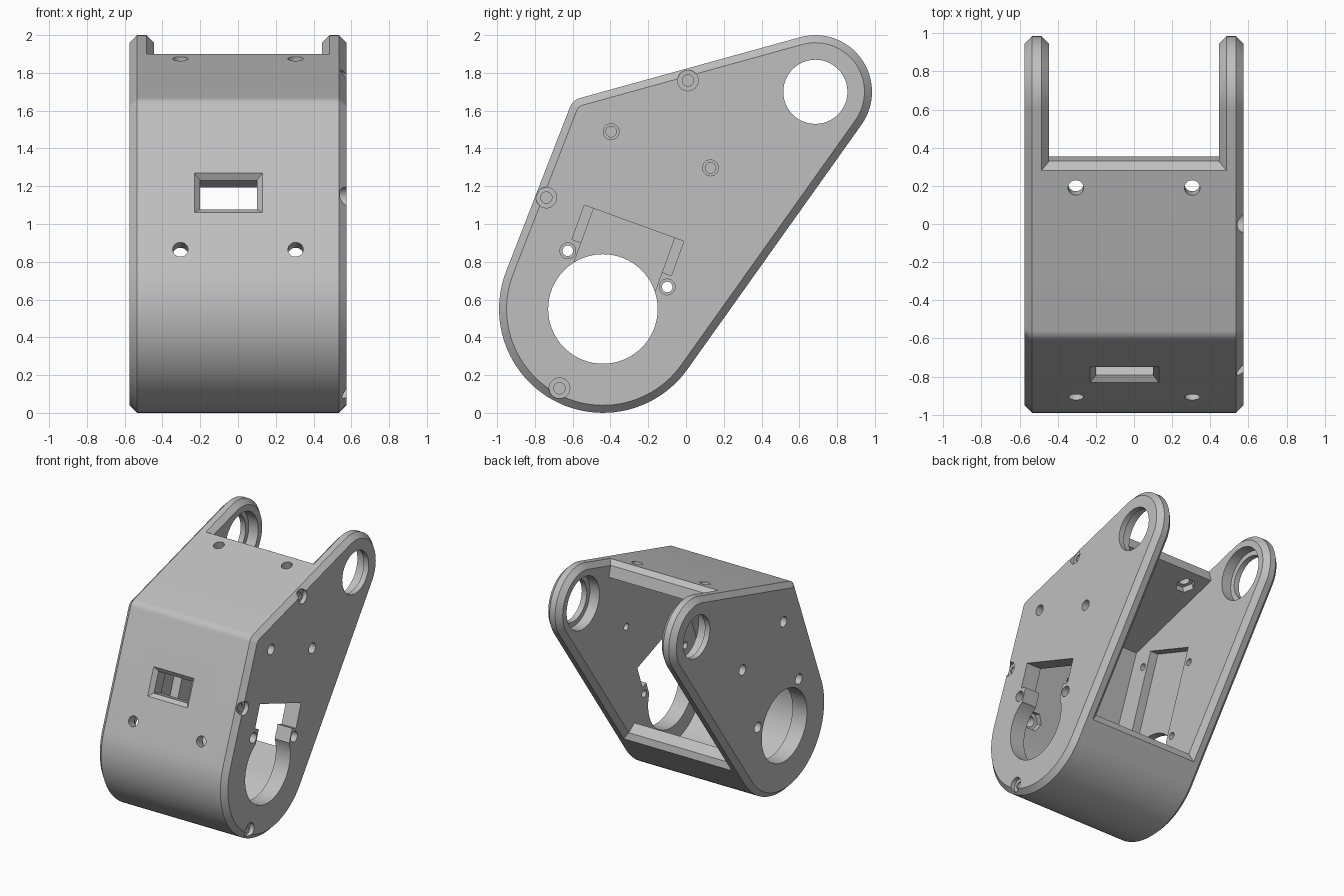
import bpy, bmesh
from math import cos, sin, acos, atan2, pi, radians
from mathutils import Vector

if "Cube" in bpy.data.objects:
    bpy.data.objects.remove(bpy.data.objects["Cube"])

grey = bpy.data.materials.new("plain_grey")
grey.use_nodes = True
grey.diffuse_color = (0.52, 0.52, 0.52, 1)
grey.node_tree.nodes["Principled BSDF"].inputs["Base Color"].default_value = (0.52, 0.52, 0.52, 1)

HALF, THICK, CHAMFER = 0.575, 0.13, 0.04
INNER = HALF - THICK

# Side outline: tangent hull of three circles in the (y, z) plane
LOW, TIP, CORNER = Vector((-0.44, 0.55)), Vector((0.685, 1.70)), Vector((-0.54, 1.59))
LOW_R, TIP_R, CORNER_R = 0.55, 0.30, 0.08


def tangent(c1, r1, c2, r2):
    d = c2 - c1
    return atan2(d.y, d.x) - acos((r1 - r2) / d.length)


def unit(a):
    return Vector((cos(a), sin(a)))


BACK = tangent(LOW, LOW_R, TIP, TIP_R)
TOP = tangent(TIP, TIP_R, CORNER, CORNER_R)
FRONT = tangent(CORNER, CORNER_R, LOW, LOW_R) % (2 * pi)
BACK_UP, TOP = BACK % (2 * pi), TOP % (2 * pi)


def arc(c, r, a, b, n):
    return [c + r * unit(a + (b - a) * i / n) for i in range(n + 1)]


def outline(inset):
    return (arc(LOW, LOW_R - inset, FRONT, BACK_UP, 48)
            + arc(TIP, TIP_R - inset, BACK_UP, TOP + 2 * pi, 40)
            + arc(CORNER, CORNER_R - inset, TOP, FRONT, 10))


def circle(r, n=32, c=(0, 0)):
    return arc(Vector(c), r, 0, 2 * pi * (n - 1) / n, n - 1)


def box(a0, a1, b0, b1):
    return [Vector(p) for p in ((a0, b0), (a1, b0), (a1, b1), (a0, b1))]


def loft(name, frame, rings):
    """Closed solid through rings of (depth, 2D points) in a local frame."""
    o, u, v, w = frame
    bm = bmesh.new()
    loops = [[bm.verts.new(o + u * p[0] + v * p[1] + w * d) for p in pts] for d, pts in rings]
    for lo, hi in zip(loops, loops[1:]):
        for i in range(len(lo)):
            j = (i + 1) % len(lo)
            bm.faces.new((lo[i], lo[j], hi[j], hi[i]))
    bm.faces.new(loops[0][::-1])
    bm.faces.new(loops[-1])
    bmesh.ops.recalc_face_normals(bm, faces=bm.faces)
    mesh = bpy.data.meshes.new(name)
    bm.to_mesh(mesh)
    bm.free()
    mesh.materials.append(grey)
    ob = bpy.data.objects.new(name, mesh)
    bpy.context.collection.objects.link(ob)
    return ob


def select(ob):
    bpy.ops.object.select_all(action="DESELECT")
    ob.select_set(True)
    bpy.context.view_layer.objects.active = ob


def cut(ob, frame, rings):
    cutter = loft("cutter", frame, rings)
    cutter.hide_render = True
    mod = ob.modifiers.new("cut", "BOOLEAN")
    mod.operation, mod.solver, mod.object = "DIFFERENCE", "EXACT", cutter
    select(ob)
    bpy.ops.object.modifier_apply(modifier=mod.name)
    bpy.data.objects.remove(cutter)


X, Y, Z = Vector((1, 0, 0)), Vector((0, 1, 0)), Vector((0, 0, 1))


def side_frame(side, c=(0, 0), tilt=0.0):
    """Frame on a side plate; depth runs outward from the middle."""
    return (Vector((0, c[0], c[1])), Y * cos(tilt) + Z * sin(tilt),
            Z * cos(tilt) - Y * sin(tilt), X * side)


# Side plates, chamfered on both rims
TILT = radians(-20)
plates = {}
for name, side in (("left_plate", 1), ("right_plate", -1)):
    plate = loft(name, side_frame(side), [
        (INNER, outline(CHAMFER)), (INNER + CHAMFER, outline(0)),
        (HALF - CHAMFER, outline(0)), (HALF, outline(CHAMFER))])
    plates[side] = plate
    # Large round opening and stepped bearing seat
    cut(plate, side_frame(side, LOW), [(0.3, circle(0.29, 64)), (0.7, circle(0.29, 64))])
    cut(plate, side_frame(side, TIP), [
        (0.3, circle(0.21, 48)), (0.53, circle(0.21, 48)),
        (0.53, circle(0.17, 48)), (0.7, circle(0.17, 48))])
    # Four counterbored mounting holes
    for a in (-0.28, 0.28):
        for b in (0.226, 0.897 if side > 0 else 0.80):
            c = (a, b)
            cut(plate, side_frame(side, LOW, TILT), [
                (0.3, circle(0.028, 20, c)), (0.51, circle(0.028, 20, c)),
                (0.51, circle(0.042, 20, c)), (0.7, circle(0.042, 20, c))])

# Stepped notch above the large opening on the left plate
STEM, WING = 0.228, 0.28
notch = [(-STEM, 0.05), (STEM, 0.05), (STEM, 0.29), (WING, 0.29),
         (WING, 0.483), (-WING, 0.483), (-WING, 0.29), (-STEM, 0.29)]
cut(plates[1], side_frame(1, LOW, TILT), [(0.3, notch), (0.7, notch)])

# Shallow recess on the inside of the right plate
recess = box(-STEM, STEM, 0.05, 0.92)
cut(plates[-1], side_frame(-1, LOW, TILT), [(0.3, recess), (0.515, recess)])

# Counterbored screws along the rim of the left plate
for c in ((0.01, 1.76), (-0.74, 1.14), (-0.67, 0.13)):
    cut(plates[1], side_frame(1, c), [
        (0.46, circle(0.03, 24)), (0.54, circle(0.03, 24)),
        (0.54, circle(0.055, 24)), (0.7, circle(0.055, 24))])

# Wrapped wall joining the plates: top, front and rounded bottom
nt, nb = unit(TOP), unit(BACK)
tt, tb = Vector((nt.y, -nt.x)), Vector((-nb.y, nb.x))
top_end = TIP + TIP_R * nt
top_end = top_end + tt * ((0.28 - top_end.x) / tt.x)
back_end = LOW + LOW_R * nb + tb * 0.17
half_turn = (FRONT - TOP) / 2
inner_corner = CORNER + unit(TOP + half_turn) * ((CORNER_R - THICK) / cos(half_turn))


def wall_end(p, t, n):
    return [p, p + t * CHAMFER - n * CHAMFER, p + t * CHAMFER - n * THICK]


profile = (arc(CORNER, CORNER_R, TOP, FRONT, 10)
           + arc(LOW, LOW_R, FRONT, BACK_UP, 48)
           + wall_end(back_end, tb, nb)
           + arc(LOW, LOW_R - THICK, BACK_UP, FRONT, 48)
           + [inner_corner] + wall_end(top_end, tt, nt)[::-1])
wall = loft("wrapped_wall", side_frame(1), [(-0.53, profile), (0.53, profile)])


def face_frame(angle, x, y=None, z=None):
    """Frame on the flat front or top of the wall, depth along its normal."""
    n = unit(angle)
    t = Vector((n.y, -n.x))
    p = CORNER + CORNER_R * n
    p = p + t * ((y - p.x) / t.x if z is None else (z - p.y) / t.y)
    return Vector((x, p.x, p.y)), X, Y * t.x + Z * t.y, Y * n.x + Z * n.y


# Window with a chamfered rim
cut(wall, face_frame(FRONT, -0.05, z=1.165), [
    (-0.3, box(-0.15, 0.15, -0.082, 0.082)), (-0.03, box(-0.15, 0.15, -0.082, 0.082)),
    (0, box(-0.18, 0.18, -0.112, 0.112)), (0.05, box(-0.18, 0.18, -0.112, 0.112))])

# Bolt holes with hexagonal nut pockets inside
for x in (-0.305, 0.305):
    for frame in (face_frame(FRONT, x, z=0.865), face_frame(TOP, x, y=0.19)):
        cut(wall, frame, [(-0.25, circle(0.041, 24)), (0.1, circle(0.041, 24))])
        cut(wall, frame, [(-0.25, circle(0.075, 6)), (-0.08, circle(0.075, 6))])

for ob in (*plates.values(), wall):
    select(ob)
    bpy.ops.object.shade_smooth_by_angle(angle=radians(25))
